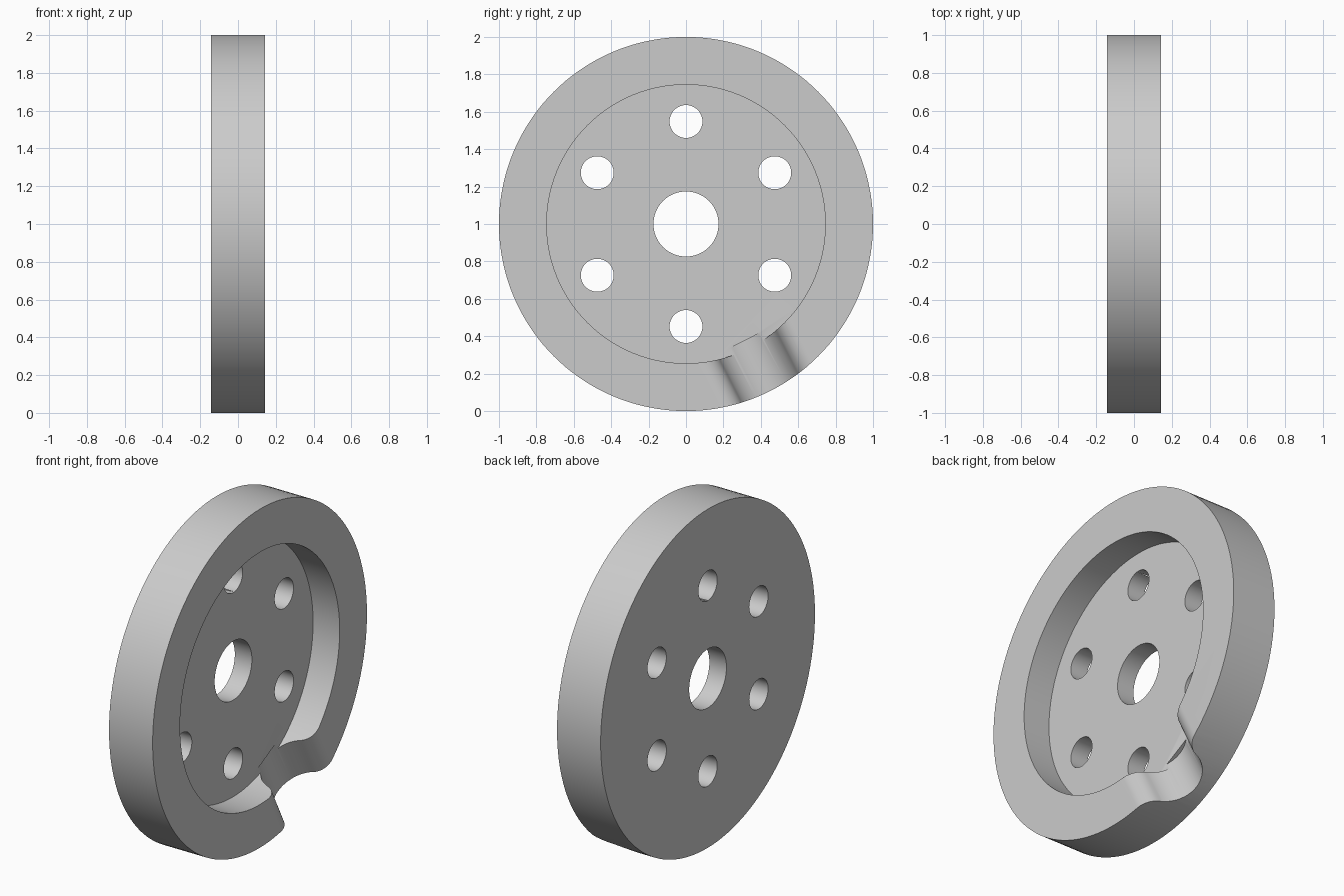
import bpy
import bmesh
from math import sin, cos, pi, radians, asin
from mathutils import Vector

cube = bpy.data.objects.get("Cube")
if cube:
    bpy.data.objects.remove(cube, do_unlink=True)

HALF = 0.1425          # half thickness of the disc
FLOOR = -0.031         # level of the recess floor
CENTRE = Vector((0, 0, 1))

grey = bpy.data.materials.new("plain grey")
grey.use_nodes = True
colour = (0.6, 0.6, 0.6, 1)
grey.diffuse_color = colour
grey.node_tree.nodes["Principled BSDF"].inputs["Base Color"].default_value = colour


def prism(name, outline, sweep):
    """Solid made by sweeping a closed outline along a vector."""
    bm = bmesh.new()
    face = bm.faces.new([bm.verts.new(p) for p in outline])
    new = bmesh.ops.extrude_face_region(bm, geom=[face])["geom"]
    verts = [g for g in new if isinstance(g, bmesh.types.BMVert)]
    bmesh.ops.translate(bm, verts=verts, vec=sweep)
    bmesh.ops.recalc_face_normals(bm, faces=bm.faces)
    mesh = bpy.data.meshes.new(name)
    bm.to_mesh(mesh)
    bm.free()
    mesh.materials.append(grey)
    obj = bpy.data.objects.new(name, mesh)
    bpy.context.collection.objects.link(obj)
    return obj


def cylinder(name, radius, x0, x1, segments, y=0, z=0):
    """Cylinder along x, placed relative to the disc centre."""
    turn = [2 * pi * i / segments for i in range(segments)]
    ring = [CENTRE + Vector((x0, y + radius * cos(a), z + radius * sin(a))) for a in turn]
    return prism(name, ring, Vector((x1 - x0, 0, 0)))


# Disc body
disc = cylinder("flanged_disc", 1, -HALF, HALF, 144)

# Recess, central bore and ring of bolt holes
cutters = [
    cylinder("recess_cutter", 0.745, FLOOR, 0.4, 128),
    cylinder("bore_cutter", 0.174, -0.4, 0.4, 64),
]
for i in range(6):
    a = pi / 2 + i * pi / 3
    cutters.append(cylinder("bolt_hole_cutter", 0.088, -0.4, 0.4, 48,
                            0.548 * cos(a), 0.548 * sin(a)))

# Rounded channel through the rim: concave floor blending into convex shoulders
bottom, wall, floor_r = -0.055, 0.17, 0.178
steep = asin(wall / floor_r)
rise = floor_r * (1 - cos(steep))
shoulder_r = (HALF - bottom - rise) / (1 - cos(steep))
edge = wall + shoulder_r * sin(steep)
STEPS = 14
half = []
for i in range(STEPS + 1):
    a = steep * i / STEPS
    half.append((floor_r * sin(a), bottom + floor_r * (1 - cos(a))))
for i in range(1, STEPS + 1):
    a = steep * (1 - i / STEPS)
    half.append((edge - shoulder_r * sin(a), HALF - shoulder_r * (1 - cos(a))))
half.append((edge, 0.3))
section = [(-t, x) for t, x in reversed(half[1:])] + half

angle = radians(-63)
outward = Vector((0, cos(angle), sin(angle)))
across = Vector((0, -sin(angle), cos(angle)))
start = CENTRE + outward * 0.698
cutters.append(prism("channel_cutter",
                     [start + across * t + Vector((x, 0, 0)) for t, x in section],
                     outward * 0.5))

# Cut everything out of the disc, then drop the cutters
bpy.context.view_layer.objects.active = disc
for cutter in cutters:
    cutter.hide_render = True
    mod = disc.modifiers.new("cut", 'BOOLEAN')
    mod.operation = 'DIFFERENCE'
    mod.solver = 'EXACT'
    mod.object = cutter
    bpy.ops.object.modifier_apply(modifier=mod.name)
    bpy.data.objects.remove(cutter, do_unlink=True)

bpy.ops.object.select_all(action='DESELECT')
disc.select_set(True)
bpy.ops.object.shade_smooth_by_angle(angle=radians(30))
